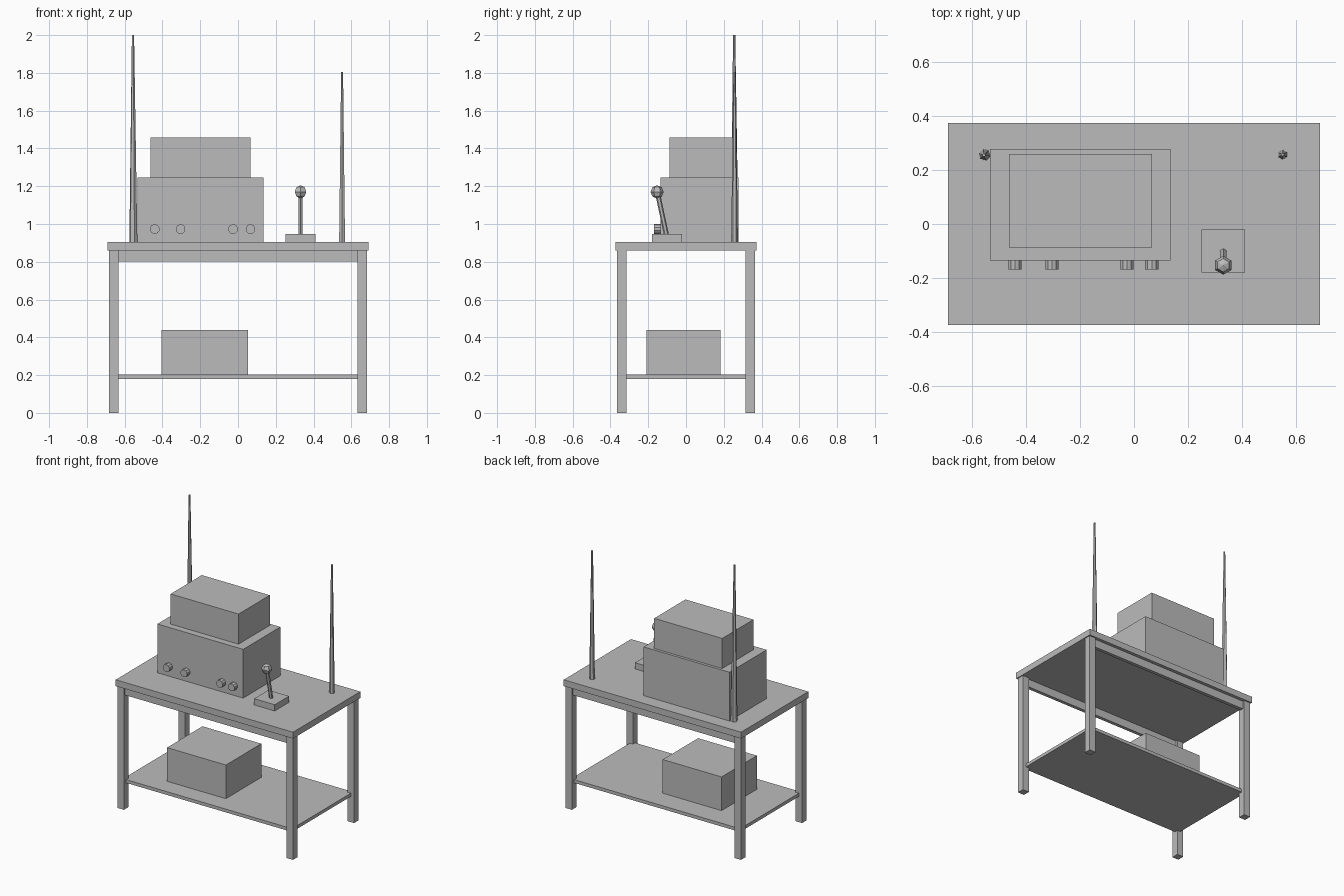
import bpy
import math
from mathutils import Vector

default_cube = bpy.data.objects.get("Cube")
if default_cube:
    bpy.data.objects.remove(default_cube, do_unlink=True)

grey = bpy.data.materials.new("plain grey")
grey.use_nodes = True
colour = (0.5, 0.5, 0.5, 1)
grey.diffuse_color = colour
grey.node_tree.nodes["Principled BSDF"].inputs["Base Color"].default_value = colour


def finish(name):
    obj = bpy.context.object
    obj.name = name
    obj.data.materials.append(grey)
    return obj


def box(name, x, y, z):
    """Box from (min, max) ranges."""
    spans = (x, y, z)
    bpy.ops.mesh.primitive_cube_add(size=1, location=[(a + b) / 2 for a, b in spans])
    obj = finish(name)
    for v in obj.data.vertices:
        v.co = [c * (b - a) for c, (a, b) in zip(v.co, spans)]
    return obj


def rod(name, start, end, r1, r2, sides):
    """Straight or tapered rod between two points."""
    start, end = Vector(start), Vector(end)
    axis = end - start
    bpy.ops.mesh.primitive_cone_add(
        vertices=sides, radius1=r1, radius2=r2, depth=axis.length,
        location=(start + end) / 2,
        rotation=axis.to_track_quat('Z', 'Y').to_euler())
    return finish(name)


TOP = 0.904       # working surface height
UNDER = 0.859     # underside of the table top
LEG_X, LEG_Y, LEG_HALF = 0.658, 0.339, 0.025

# Table
box("table_top", (-0.69, 0.69), (-0.374, 0.374), (UNDER, TOP))
box("lower_shelf", (-LEG_X, LEG_X), (-LEG_Y, LEG_Y), (0.18, 0.203))
for depth, sy in (("front", -1), ("back", 1)):
    y = sy * LEG_Y
    box(depth + "_rail", (-LEG_X, LEG_X), (y - 0.012, y + 0.012), (0.802, UNDER))
    for side, sx in (("right", -1), ("left", 1)):
        x = sx * LEG_X
        box(f"{depth}_{side}_leg", (x - LEG_HALF, x + LEG_HALF),
            (y - LEG_HALF, y + LEG_HALF), (0, UNDER))

# Storage box on the shelf
box("storage_box", (-0.405, 0.053), (-0.21, 0.183), (0.203, 0.44))

# Stacked equipment cases with control knobs
box("lower_case", (-0.533, 0.135), (-0.135, 0.278), (TOP, 1.247))
box("upper_case", (-0.463, 0.066), (-0.088, 0.259), (1.247, 1.459))
for i, x in enumerate((-0.441, -0.304, -0.026, 0.066)):
    rod(f"knob_{i + 1}", (x, -0.13, 0.973), (x, -0.169, 0.973), 0.026, 0.026, 10)

# Control lever
box("lever_base", (0.251, 0.411), (-0.179, -0.02), (TOP, 0.948))
rod("lever_stick", (0.331, -0.103, 0.94), (0.331, -0.152, 1.17), 0.013, 0.013, 6)
bpy.ops.mesh.primitive_uv_sphere_add(segments=6, ring_count=4, radius=0.035,
                                     location=(0.331, -0.153, 1.17))
finish("lever_ball")

# Tapered antennas
rod("right_antenna", (-0.554, 0.257, TOP), (-0.556, 0.255, 2.0), 0.022, 0.006, 6)
rod("left_antenna", (0.551, 0.257, TOP), (0.551, 0.257, 1.805), 0.018, 0.006, 6)
